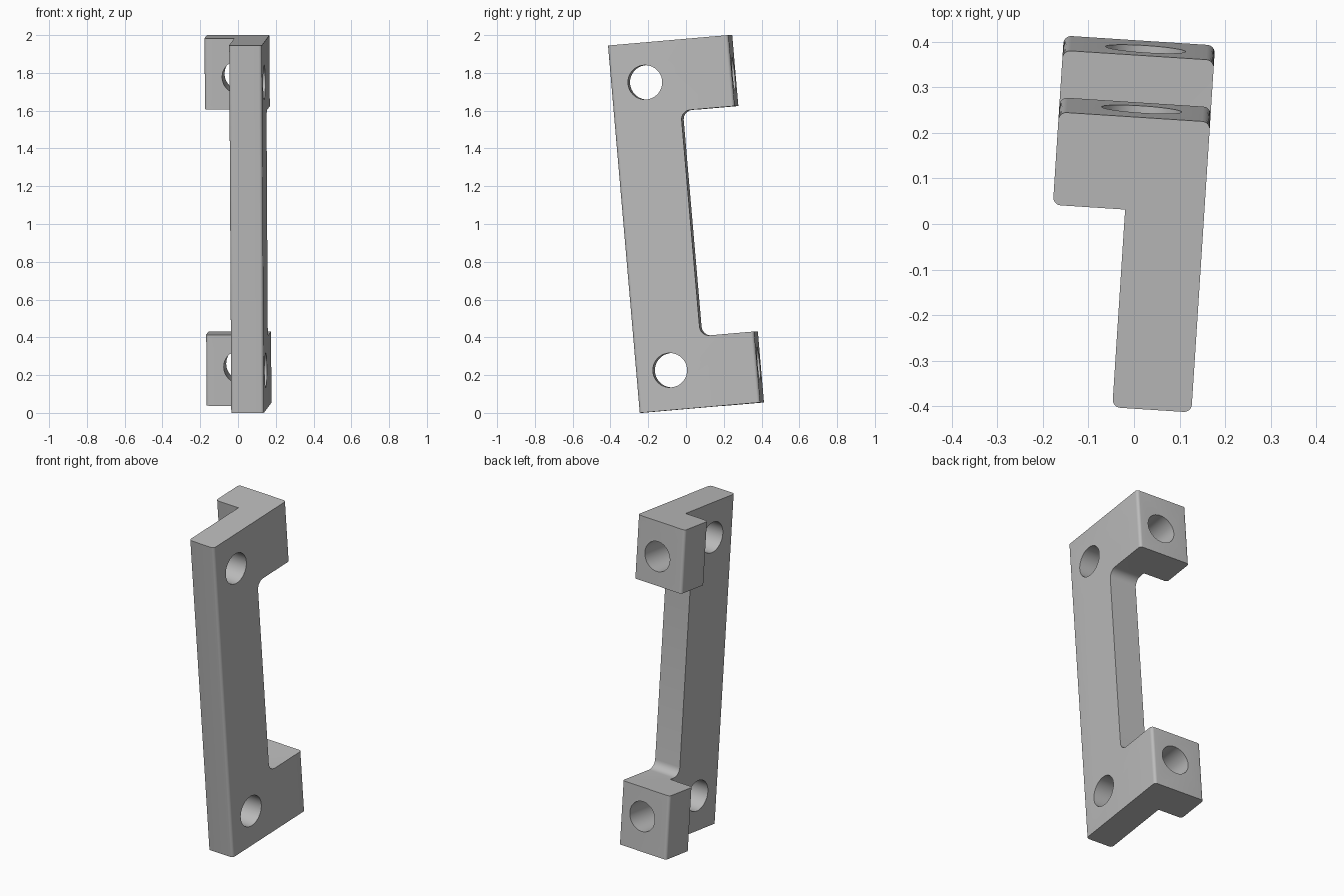
import bpy
import bmesh
from math import radians, cos, sin, pi
from mathutils import Matrix, Vector

if "Cube" in bpy.data.objects:
    bpy.data.objects.remove(bpy.data.objects["Cube"], do_unlink=True)

WIDTH, ARM, DEPTH, HEIGHT = 0.333, 0.159, 0.642, 1.952   # overall plan and height
BLOCK_FRONT, WEB_BACK, BLOCK_H = 0.437, 0.356, 0.377
EDGE_R, FILLET_R, HOLE_R = 0.017, 0.05, 0.091

grey = bpy.data.materials.new("plain grey")
grey.use_nodes = True
COLOUR = (0.5, 0.5, 0.5, 1)
grey.diffuse_color = COLOUR
grey.node_tree.nodes["Principled BSDF"].inputs["Base Color"].default_value = COLOUR


def rounded(corners, steps=8):
    """Round each (x, y, radius) corner of a polygon with right angles."""
    out = []
    for i, (x, y, r) in enumerate(corners):
        p = Vector((x, y))
        if r == 0:
            out.append(p)
            continue
        a = (Vector(corners[i - 1][:2]) - p).normalized()
        b = (Vector(corners[(i + 1) % len(corners)][:2]) - p).normalized()
        for k in range(steps + 1):
            t = k / steps * pi / 2
            out.append(p + a * r * (1 - sin(t)) + b * r * (1 - cos(t)))
    return out


def prism(name, outline, to_3d, direction):
    """Extrude a flat outline along a direction."""
    bm = bmesh.new()
    face = bm.faces.new([bm.verts.new(to_3d(p)) for p in outline])
    ext = bmesh.ops.extrude_face_region(bm, geom=[face])
    verts = [g for g in ext["geom"] if isinstance(g, bmesh.types.BMVert)]
    bmesh.ops.translate(bm, verts=verts, vec=direction)
    bmesh.ops.recalc_face_normals(bm, faces=bm.faces)
    mesh = bpy.data.meshes.new(name)
    bm.to_mesh(mesh)
    bm.free()
    obj = bpy.data.objects.new(name, mesh)
    bpy.context.collection.objects.link(obj)
    return obj


def circle(cx, cy, r, n=48):
    return [Vector((cx + r * cos(2 * pi * k / n), cy + r * sin(2 * pi * k / n))) for k in range(n)]


# L-shaped body: plate with the side arm, outer upright edges rounded
plan = rounded([(ARM, 0, EDGE_R), (WIDTH, 0, EDGE_R), (WIDTH, DEPTH, EDGE_R),
                (0, DEPTH, EDGE_R), (0, BLOCK_FRONT, EDGE_R), (ARM, BLOCK_FRONT, 0)])
bracket = prism("bracket", plan, lambda p: (p.x, p.y, 0), (0, 0, HEIGHT))
bracket.data.materials.append(grey)

# Gap between the end blocks, filleted where it meets the web
gap = rounded([(WEB_BACK, BLOCK_H, FILLET_R), (1, BLOCK_H, 0),
               (1, HEIGHT - BLOCK_H, 0), (WEB_BACK, HEIGHT - BLOCK_H, FILLET_R)])
cutters = [prism("gap_cutter", gap, lambda p: (-0.2, p.x, p.y), (1, 0, 0))]

# Cross holes through the plate, and holes from the back through each block
for end, side in (("lower", 0), ("upper", 1)):
    z_cross, z_block = [HEIGHT - h if side else h for h in (0.211, 0.206)]
    cutters.append(prism(end + "_cross_hole_cutter", circle(0.18, z_cross, HOLE_R),
                         lambda p: (-0.2, p.x, p.y), (1, 0, 0)))
    cutters.append(prism(end + "_block_hole_cutter", circle(0.181, z_block, 0.088),
                         lambda p: (p.x, BLOCK_FRONT - 0.001, p.y), (0, 0.5, 0)))

for cutter in cutters:
    cutter.hide_render = True
    mod = bracket.modifiers.new(cutter.name, "BOOLEAN")
    mod.operation = "DIFFERENCE"
    mod.solver = "EXACT"
    mod.object = cutter

# Bake the cuts, then remove the cutters
bpy.context.view_layer.update()
baked = bpy.data.meshes.new_from_object(bracket.evaluated_get(bpy.context.evaluated_depsgraph_get()))
bracket.modifiers.clear()
bracket.data = baked
baked.name = "bracket"
for cutter in cutters:
    bpy.data.objects.remove(cutter, do_unlink=True)

# Lean the bracket forward, turn it slightly, then centre it on the ground
baked.transform(Matrix.Rotation(radians(-3.7), 4, "Z") @ Matrix.Rotation(radians(4.95), 4, "X"))
axes = list(zip(*[v.co for v in baked.vertices]))
low = [min(a) for a in axes]
high = [max(a) for a in axes]
baked.transform(Matrix.Translation((-(low[0] + high[0]) / 2, -(low[1] + high[1]) / 2, -low[2])))

bpy.ops.object.select_all(action="DESELECT")
bracket.select_set(True)
bpy.context.view_layer.objects.active = bracket
bpy.ops.object.shade_smooth_by_angle(angle=radians(30))
